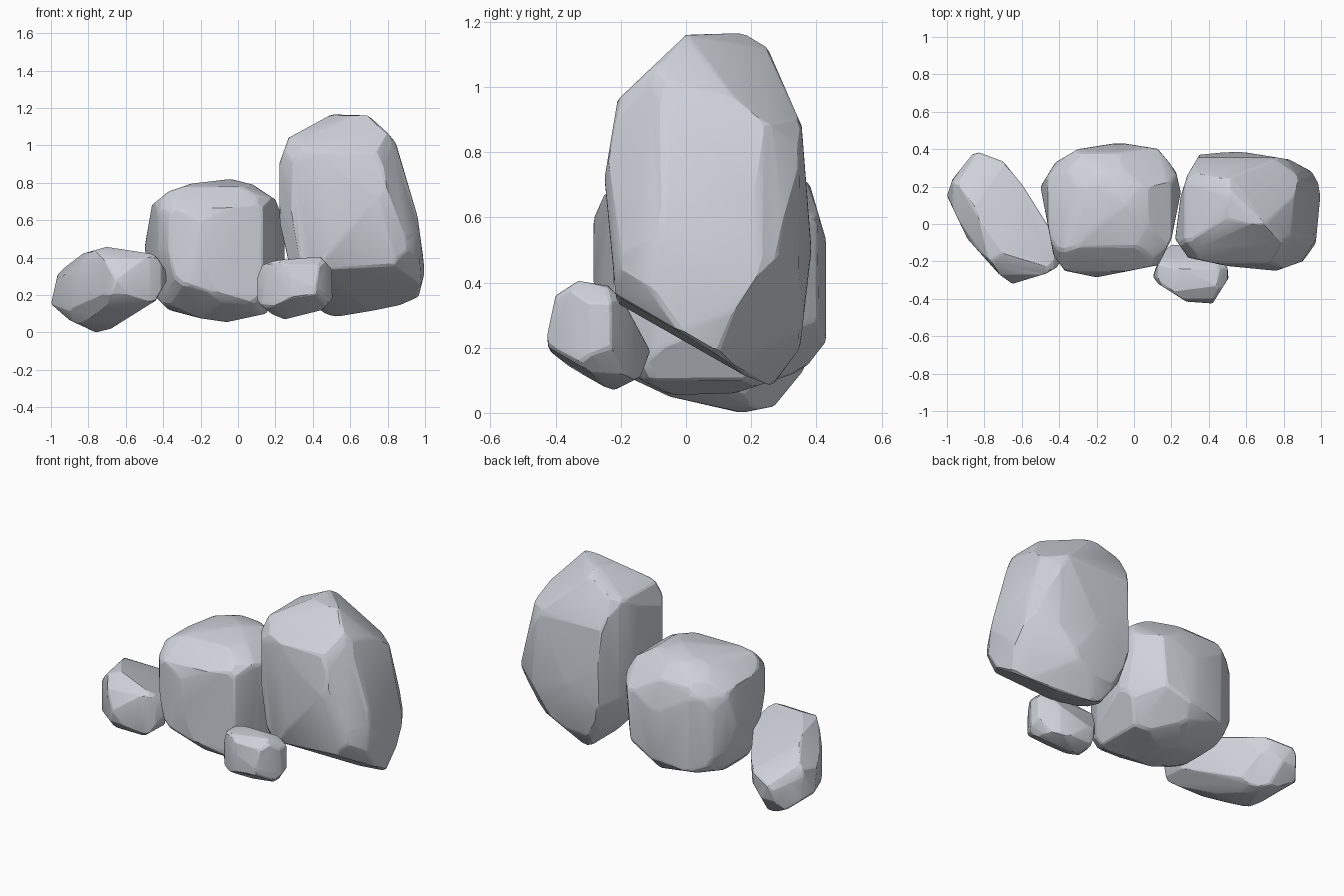
import bpy, bmesh, math, random
from itertools import combinations, product
from mathutils import Vector

if "Cube" in bpy.data.objects:
    bpy.data.objects.remove(bpy.data.objects["Cube"])

random.seed(4)

stone = bpy.data.materials.new("stone")
stone.diffuse_color = (0.62, 0.65, 0.70, 1)
stone.use_nodes = True
stone.node_tree.nodes["Principled BSDF"].inputs["Base Color"].default_value = stone.diffuse_color

CENTRE = Vector((0, 0, 0.58))


def oblique(azimuth, elevation, cx):
    """Screen axes of an angled view, with its middle and scale in drawing units."""
    a, e = math.radians(azimuth), math.radians(elevation)
    h = Vector((math.sin(a), -math.cos(a), 0))
    right = Vector((-h.y, h.x, 0))
    up = Vector((0, 0, math.cos(e))) - h * math.sin(e)
    return right, up, cx, 672, 174


FRONT_RIGHT = oblique(35, 25, 238)
BACK_LEFT = oblique(215, 25, 686)
BELOW = oblique(145, -25, 1134.5)


def outline_planes(outline, a, b):
    """Half-spaces (normal, offset) from the edges of an outline seen along one axis."""
    pts = [Vector(p) for p in outline]
    mid = sum(pts, Vector((0, 0))) / len(pts)
    planes = []
    for p, q in zip(pts, pts[1:] + pts[:1]):
        e = q - p
        n = Vector((e.y, -e.x)).normalized()
        if n.dot(p - mid) < 0:
            n = -n
        full = Vector((0, 0, 0))
        full[a], full[b] = n.x, n.y
        planes.append((full, max(n.dot(r) for r in pts)))
    return planes


def chain_planes(view, chain):
    """Half-spaces from a clockwise outline, open or closed, in an angled view."""
    right, up, cx, cy, scale = view
    pts = [Vector(((x - cx) / scale, (cy - y) / scale)) for x, y in chain]
    planes = []
    for p, q in zip(pts, pts[1:]):
        e = (q - p).normalized()
        n = Vector((-e.y, e.x))
        full = right * n.x + up * n.y
        planes.append((full, max(n.dot(r) for r in pts) + full.dot(CENTRE) + 0.005))
    return planes


def corners(planes):
    """Corner points of the solid enclosed by the planes."""
    out = []
    for (n1, d1), (n2, d2), (n3, d3) in combinations(planes, 3):
        c23 = n2.cross(n3)
        det = n1.dot(c23)
        if abs(det) < 1e-3:
            continue
        p = (c23 * d1 + n3.cross(n1) * d2 + n1.cross(n2) * d3) / det
        if all(n.dot(p) <= d + 1e-5 for n, d in planes):
            out.append(p)
    return out


def hull(points, merge):
    bm = bmesh.new()
    for p in points:
        bm.verts.new(p)
    bmesh.ops.remove_doubles(bm, verts=bm.verts[:], dist=merge)
    bmesh.ops.convex_hull(bm, input=bm.verts[:])
    loose = [v for v in bm.verts if not v.link_faces]
    bmesh.ops.delete(bm, geom=loose, context='VERTS')
    bmesh.ops.dissolve_limit(bm, angle_limit=math.radians(4),
                             verts=bm.verts[:], edges=bm.edges[:])
    return bm


def rock(name, front, side, top, chains, corner=0.96, soft=0.015, facets=()):
    planes = outline_planes(front, 0, 2) + outline_planes(side, 1, 2) + outline_planes(top, 0, 1)
    for view, chain in chains:
        planes += chain_planes(view, chain)
    # hand-placed facets: normal and a point on the facet
    for n, p in facets:
        n = Vector(n).normalized()
        planes.append((n, n.dot(Vector(p))))
    pts = corners(planes)
    # chip the corners a little
    lo = Vector([min(p[i] for p in pts) for i in range(3)])
    hi = Vector([max(p[i] for p in pts) for i in range(3)])
    mid, half = (lo + hi) / 2, (hi - lo) / 2
    for s in product((-1, 1), repeat=3):
        n = Vector([s[i] / half[i] for i in range(3)])
        reach = max(n.dot(p - mid) for p in pts) * (corner + random.uniform(-0.01, 0.01))
        planes.append((n / n.length, (n.dot(mid) + reach) / n.length))
    bm = hull(corners(planes), 0.015)
    # worn edges: pull each facet's corners inward and wrap again
    worn = []
    for f in bm.faces:
        c = f.calc_center_median()
        for v in f.verts:
            worn.append(v.co.lerp(c, min(0.25, soft / max((c - v.co).length, 1e-4))))
    bm.free()
    bm = hull(worn, 0.004)
    bmesh.ops.recalc_face_normals(bm, faces=bm.faces[:])
    mesh = bpy.data.meshes.new(name)
    bm.to_mesh(mesh)
    bm.free()
    mesh.materials.append(stone)
    ob = bpy.data.objects.new(name, mesh)
    bpy.context.collection.objects.link(ob)
    bpy.ops.object.select_all(action='DESELECT')
    ob.select_set(True)
    bpy.context.view_layer.objects.active = ob
    bpy.ops.object.shade_smooth_by_angle(angle=math.radians(14))


# tall leaning boulder
rock("tall_boulder",
     front=[(.22, .9), (.27, 1.04), (.5, 1.165), (.69, 1.165), (.83, 1.06), (.96, .62),
            (1.0, .33), (.95, .13), (.72, .085), (.5, .07), (.4, .12), (.27, .38), (.22, .6)],
     side=[(0, 1.16), (.175, 1.165), (.25, 1.12), (.355, .88), (.385, .5), (.35, .2), (.27, .09),
           (.22, .065), (.1, .095), (-.17, .23), (-.21, .3), (-.25, .72), (-.21, .96)],
     top=[(.22, -.08), (.25, .15), (.285, .26), (.35, .37), (.55, .39), (.83, .345), (.95, .28),
          (1.0, .19), (.97, -.12), (.9, -.2), (.76, -.25), (.5, -.225), (.29, -.18)],
     chains=[(FRONT_RIGHT, [(268, 728), (261, 690), (257, 640), (272, 604), (333, 591), (344, 596),
                            (371, 619), (386, 640), (403, 716), (401, 730), (379, 779), (368, 777),
                            (322, 765), (291, 750)]),
             (BACK_LEFT, [(630, 718), (603, 742), (592, 745), (583, 741), (530, 697), (521, 674),
                          (537, 603), (545, 588), (588, 551), (650, 579), (662, 588), (667, 604),
                          (662, 640)]),
             (BELOW, [(990, 682), (986, 675), (989, 640), (997, 600), (1016, 557), (1028, 546),
                      (1088, 539), (1094, 543), (1127, 578), (1129, 603), (1123, 655), (1111, 692),
                      (1095, 711), (1086, 712), (1052, 704), (990, 682)])],
     facets=[((.18, .18, .275), (.71, 0, 1.16)),       # sloping crown
             ((.385, .474, -.314), (.95, .08, .14)),   # undercut at the back right
             ((.78, -.56, .22), (.93, -.08, .7))])     # chamfer at the front right

# round middle boulder
rock("middle_boulder",
     front=[(-.46, .68), (-.41, .74), (-.25, .795), (-.04, .82), (.08, .79), (.2, .71), (.25, .58),
            (.25, .3), (.15, .1), (-.06, .055), (-.2, .075), (-.37, .12), (-.44, .19), (-.5, .45)],
     side=[(.1, .82), (.27, .79), (.38, .7), (.43, .53), (.43, .22), (.36, .13), (.15, .06),
           (-.05, .055), (-.2, .13), (-.27, .22), (-.295, .57), (-.25, .67), (-.12, .78)],
     top=[(-.42, .33), (-.3, .4), (-.08, .435), (.14, .4), (.22, .3), (.25, .17), (.2, -.08),
          (.13, -.22), (-.2, -.285), (-.37, -.25), (-.43, -.17), (-.5, .2)],
     chains=[(FRONT_RIGHT, [(223, 754), (205, 748), (167, 724), (158, 690), (158, 662), (167, 641),
                            (188, 628), (215, 617), (250, 616), (265, 628)]),
             (BACK_LEFT, [(632, 739), (629, 700), (627, 680), (630, 663), (648, 643), (664, 636),
                          (715, 632), (728, 638), (763, 652), (766, 672), (758, 705), (753, 740),
                          (742, 766), (697, 771), (661, 766), (632, 739)]),
             (BELOW, [(1129, 628), (1145, 624), (1200, 632), (1220, 650), (1235, 698), (1220, 733),
                      (1203, 757), (1134, 766), (1097, 745)])])

# long low boulder lying at an angle on the left
rock("long_boulder",
     front=[(-1, .15), (-.9, .065), (-.76, 0), (-.68, .02), (-.44, .17), (-.37, .3), (-.43, .4),
            (-.53, .46), (-.62, .48), (-.87, .41), (-.96, .33)],
     side=[(-.32, .28), (-.27, .4), (-.15, .46), (-.03, .48), (.25, .45), (.34, .37), (.39, .26),
           (.36, .13), (.27, .02), (.17, 0), (-.05, .05), (-.22, .13), (-.3, .2)],
     top=[(-.85, .39), (-.7, .335), (-.59, .2), (-.39, -.08), (-.37, -.14), (-.41, -.23),
          (-.47, -.265), (-.65, -.32), (-.72, -.27), (-.89, -.08), (-1, .15), (-.97, .24)],
     chains=[(FRONT_RIGHT, [(167, 711), (164, 726), (145, 738), (139, 739), (115, 724), (102, 707),
                            (98, 692), (107, 676), (135, 650), (158, 661)]),
             (BACK_LEFT, [(752, 780), (750, 762), (752, 715), (775, 702), (806, 706), (813, 711),
                          (825, 757), (820, 778), (805, 803), (773, 810), (768, 808), (752, 780)]),
             (BELOW, [(1218, 731), (1265, 731), (1290, 738), (1295, 747), (1297, 775), (1285, 793),
                      (1245, 798), (1190, 791), (1168, 782), (1163, 768)])],
     corner=0.98, soft=0.01)

# small stone in front
rock("small_stone",
     front=[(.105, .3), (.13, .36), (.2, .385), (.44, .405), (.5, .34), (.505, .18), (.45, .12),
            (.25, .07), (.15, .11), (.105, .17)],
     side=[(-.43, .22), (-.4, .36), (-.33, .405), (-.24, .39), (-.19, .34), (-.11, .19),
           (-.14, .11), (-.22, .07), (-.31, .1), (-.42, .19)],
     top=[(.1, -.28), (.13, -.32), (.28, -.415), (.42, -.425), (.505, -.29), (.5, -.23),
          (.4, -.16), (.21, -.1), (.14, -.17)],
     chains=[(FRONT_RIGHT, [(231, 770), (220, 760), (228, 730), (238, 725), (270, 731), (291, 747),
                            (290, 760), (275, 781), (262, 781), (231, 770)]),
             (BELOW, [(1095, 738), (1092, 748), (1083, 755), (1072, 754), (1034, 739), (1029, 725),
                      (1031, 704)])],
     soft=0.008)
